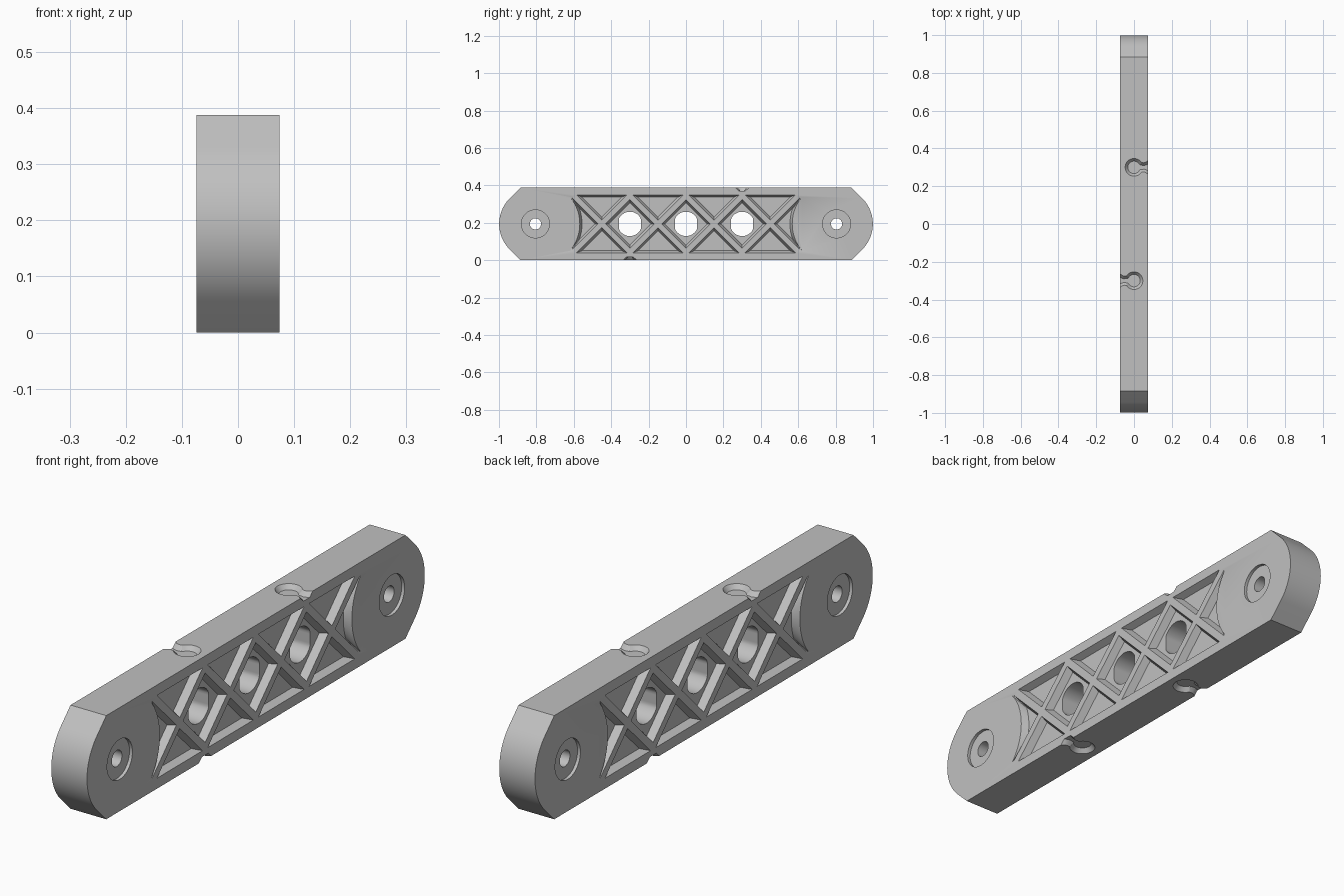
import bpy, bmesh, math
from mathutils import Vector

cube = bpy.data.objects.get("Cube")
if cube:
    bpy.data.objects.remove(cube)

HALF_X, HALF_Z = 0.074, 0.194      # half thickness, half height
HOLE_Y = 0.805                     # end hole position
POCKET_Z, PITCH, RIB = 0.155, 0.15, 0.02
DRAFT, DEPTH, OVER = 0.012, 0.027, 0.25


def circle(cy, r, start=0, end=360, n=48):
    full = end - start == 360
    steps = n if full else n - 1
    return [(cy + r * math.cos(math.radians(start + (end - start) * i / steps)),
             r * math.sin(math.radians(start + (end - start) * i / steps))) for i in range(n)]


def inset(poly, d):
    """Shrink a counter-clockwise outline by d with mitred corners."""
    pts = [Vector(p) for p in poly]
    out = []
    for i, p in enumerate(pts):
        a = (p - pts[i - 1]).normalized()
        b = (pts[(i + 1) % len(pts)] - p).normalized()
        n1, n2 = Vector((-a.y, a.x)), Vector((-b.y, b.x))
        out.append(p + (n1 + n2) * (d / (1 + n1.dot(n2))))
    return out


def loft(bm, lower, upper):
    a = [bm.verts.new(p) for p in lower]
    b = [bm.verts.new(p) for p in upper]
    bm.faces.new(a)
    bm.faces.new(b)
    for i in range(len(a)):
        j = (i + 1) % len(a)
        bm.faces.new((a[i], a[j], b[j], b[i]))


def side(poly, x):
    return [(x, p[0], p[1] + HALF_Z) for p in poly]


def finish(name, bm):
    bmesh.ops.recalc_face_normals(bm, faces=bm.faces)
    mesh = bpy.data.meshes.new(name)
    bm.to_mesh(mesh)
    bm.free()
    obj = bpy.data.objects.new(name, mesh)
    bpy.context.collection.objects.link(obj)
    return obj


def crescent(d):
    """Pocket between the round end pad and the first rib crossing."""
    r, tip = 0.237 + d, -3 * PITCH - RIB - d * math.sqrt(2)

    def arc(z):
        return -HOLE_Y + math.sqrt(r * r - z * z)
    h = 0.0
    while h < POCKET_Z - d and tip - h - arc(h) > 0.003:
        h += 0.001
    zs = [h * (i / 12 - 1) for i in range(25)]
    return [(tip - abs(z), z) for z in zs] + [(arc(z), z) for z in reversed(zs)]


# Body: flat bar with round ends and tangent corner chamfers
end = [(0.885, -HALF_Z)] + circle(HOLE_Y, HALF_Z, -45, 45, 25) + [(0.885, HALF_Z)]
profile = end + [(-y, -z) for y, z in end]
bm = bmesh.new()
loft(bm, side(profile, -HALF_X), side(profile, HALF_X))
body = finish("truss_bar", bm)

# Pocket outlines: diamonds, upper and lower triangles, end crescents
reach = PITCH - RIB
diamond = [(reach, 0), (0, reach), (-reach, 0), (0, -reach)]
half = POCKET_Z - RIB
triangle = [(0, RIB), (half, POCKET_Z), (-half, POCKET_Z)]
outlines = [[(y + c * PITCH, z) for y, z in diamond] for c in (-2, 0, 2)]
for c in (-3, -1, 1, 3):
    for s in (1, -1):
        outlines.append([(s * y + c * PITCH, s * z) for y, z in triangle])

pockets = bmesh.new()
rise = 0.006                       # cutter continues a little past the face
flare = -DRAFT * rise / DEPTH
for sx in (1, -1):
    for poly in outlines:
        loft(pockets, side(inset(poly, DRAFT), sx * (HALF_X - DEPTH)),
             side(inset(poly, flare), sx * (HALF_X + rise)))
    for s in (1, -1):
        floor = [(s * y, z) for y, z in crescent(DRAFT)]
        rim = [(s * y, z) for y, z in crescent(flare)]
        loft(pockets, side(floor, sx * (HALF_X - DEPTH)), side(rim, sx * (HALF_X + rise)))

# Through holes: clipped rounds in the diamonds, plain rounds at the ends
holes = bmesh.new()
clipped = [(max(-0.059, min(0.059, y)), z) for y, z in circle(0, 0.065)]
for c in (-2, 0, 2):
    poly = [(y + c * PITCH, z) for y, z in clipped]
    loft(holes, side(poly, -OVER), side(poly, OVER))
for s in (1, -1):
    poly = circle(s * HOLE_Y, 0.03)
    loft(holes, side(poly, -OVER), side(poly, OVER))

# Shallow round recesses about the end holes
recesses = bmesh.new()
for s in (1, -1):
    for sx in (1, -1):
        poly = circle(s * HOLE_Y, 0.075)
        loft(recesses, side(poly, sx * (HALF_X - 0.012)), side(poly, sx * OVER))

# Keyhole notches on the top and bottom edges
neck = [(0.11, 0.05), (0.074, 0.037), (0.062, 0.027), (0.052, 0.024)]
keyhole = neck + circle(0, 0.047, 33, 327, 30) + [(x, -y) for x, y in reversed(neck)]
notches = bmesh.new()
for sx in (1, -1):
    for sz in (1, -1):
        def place(poly, h):
            return [(sx * p[0], sx * sz * 0.3 + p[1], HALF_Z + sz * h) for p in poly]
        loft(notches, place(inset(keyhole, 0.014), HALF_Z - 0.017),
             place(inset(keyhole, -0.004), HALF_Z + 0.005))

# Cut everything out of the body
cutters = [finish("pocket_cutter", pockets), finish("hole_cutter", holes),
           finish("recess_cutter", recesses), finish("notch_cutter", notches)]
for cutter in cutters:
    cutter.hide_render = True
    mod = body.modifiers.new(cutter.name, 'BOOLEAN')
    mod.operation = 'DIFFERENCE'
    mod.solver = 'EXACT'
    mod.object = cutter
bpy.context.view_layer.update()
cut = bpy.data.meshes.new_from_object(body.evaluated_get(bpy.context.evaluated_depsgraph_get()))
body.modifiers.clear()
body.data = cut
for cutter in cutters:
    bpy.data.objects.remove(cutter)

# Plain grey material
grey = bpy.data.materials.new("plain_grey")
grey.use_nodes = True
color = (0.53, 0.53, 0.53, 1)
grey.diffuse_color = color
grey.node_tree.nodes["Principled BSDF"].inputs["Base Color"].default_value = color
body.data.materials.clear()
body.data.materials.append(grey)

bpy.ops.object.select_all(action='DESELECT')
body.select_set(True)
bpy.context.view_layer.objects.active = body
bpy.ops.object.shade_smooth_by_angle(angle=math.radians(25))
